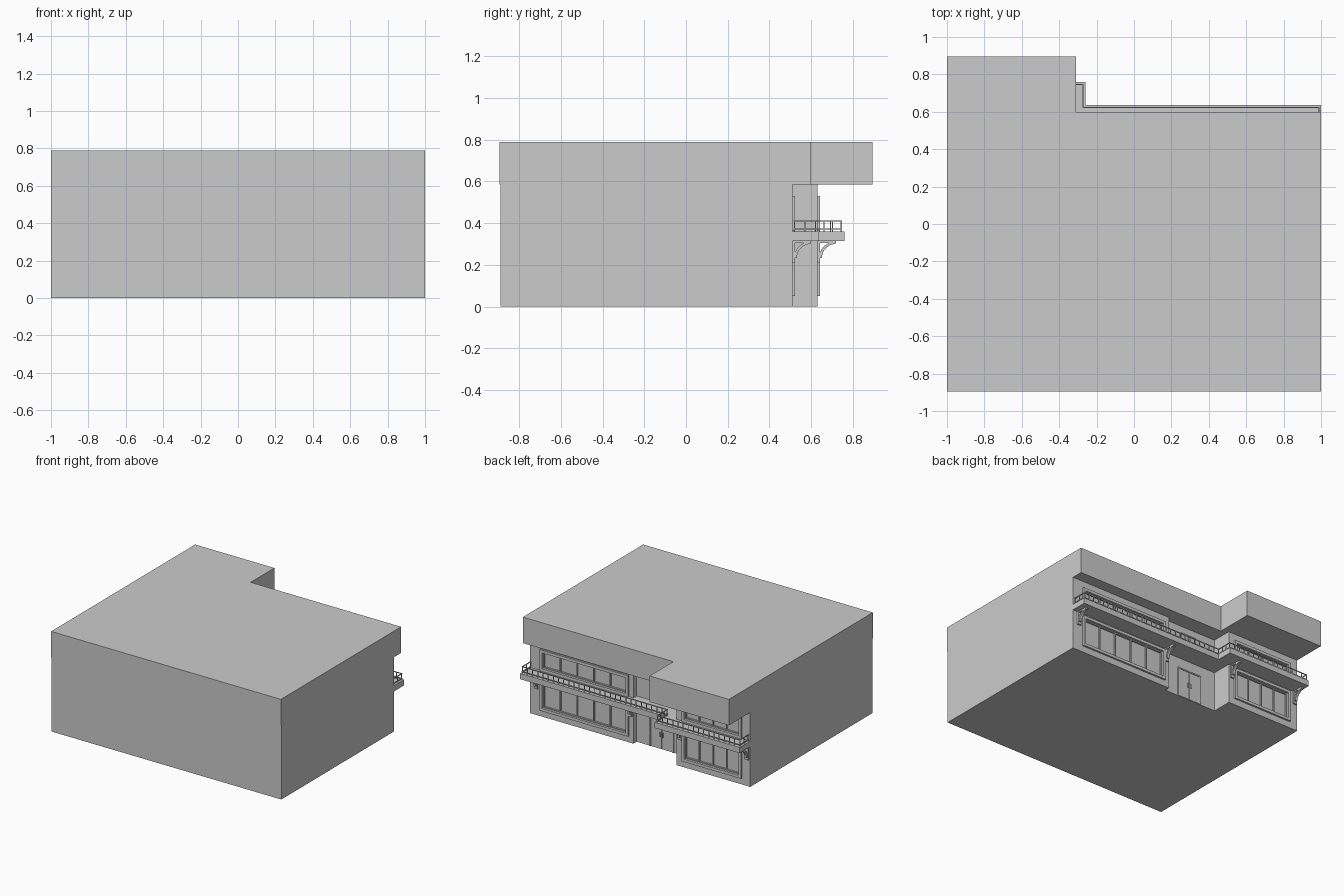
import bpy, bmesh
from math import sin, cos, pi
from mathutils import Vector

if "Cube" in bpy.data.objects:
    bpy.data.objects.remove(bpy.data.objects["Cube"])


def finish(bm, name):
    bmesh.ops.recalc_face_normals(bm, faces=bm.faces[:])
    me = bpy.data.meshes.new(name)
    bm.to_mesh(me)
    bm.free()
    ob = bpy.data.objects.new(name, me)
    bpy.context.collection.objects.link(ob)
    return ob


def add_box(bm, x0, x1, y0, y1, z0, z1):
    vs = bmesh.ops.create_cube(bm, size=1)["verts"]
    for v in vs:
        v.co = Vector((x0 + (v.co.x + .5) * (x1 - x0),
                       y0 + (v.co.y + .5) * (y1 - y0),
                       z0 + (v.co.z + .5) * (z1 - z0)))


def boxes(name, items):
    bm = bmesh.new()
    for it in items:
        add_box(bm, *it)
    return finish(bm, name)


def prism(name, pts, direction):
    # closed profile pushed along a direction
    bm = bmesh.new()
    face = bm.faces.new([bm.verts.new(p) for p in pts])
    ext = bmesh.ops.extrude_face_region(bm, geom=[face])
    for v in ext["geom"]:
        if isinstance(v, bmesh.types.BMVert):
            v.co += Vector(direction)
    return finish(bm, name)


def plan(name, pts, z0, z1):
    return prism(name, [(x, y, z0) for x, y in pts], (0, 0, z1 - z0))


# Main masses: walls with a recessed entrance, and the overhanging top block
walls = plan("building_walls", [(-1, -.89), (1, -.89), (1, .51), (.1, .51), (.1, .47),
                                (-.36, .47), (-.36, .63), (-1, .63)], 0, .585)
plan("roof_block", [(-1, -.895), (1, -.895), (1, .6), (-.31, .6),
                    (-.31, .895), (-1, .895)], .585, .79)

# Balcony slab follows the stepped facade
plan("balcony_slab", [(1, .505), (1, .635), (-.26, .635), (-.26, .76), (-1, .76),
                      (-1, .625), (-.365, .625), (-.365, .465), (.105, .465), (.105, .505)],
     .315, .36)

# Windows: x0, x1, wall y, z0, z1, panes
windows = [(.14, .91, .51, .05, .30, 5), (.14, .91, .51, .362, .53, 5),
           (-.93, -.41, .63, .05, .30, 4), (-.93, -.41, .63, .362, .53, 4)]
F, D = .022, .016
wells = []
for i, (x0, x1, y, z0, z1, n) in enumerate(windows):
    a, b, c, d = x0 + F, x1 - F, z0 + F, z1 - F
    wells.append((a, b, y - D, y + .05, c, d))
    parts = [(x0, a, y - .002, y + .014, z0, z1), (b, x1, y - .002, y + .014, z0, z1),
             (a, b, y - .002, y + .014, z0, c), (a, b, y - .002, y + .014, d, z1)]
    boxes(f"window_frame_{i}", parts)
    s = .008
    bars = [(a, a + s, y - D, y - .004, c, d), (b - s, b, y - D, y - .004, c, d),
            (a + s, b - s, y - D, y - .004, c, c + s), (a + s, b - s, y - D, y - .004, d - s, d)]
    for k in range(1, n):
        m = a + (b - a) * k / n
        bars.append((m - .004, m + .004, y - D, y - .006, c + s, d - s))
    boxes(f"window_mullions_{i}", bars)

# Cut the window wells out of the walls
cutter = boxes("window_well_cutter", wells)
cutter.hide_render = True
cutter.hide_viewport = True
mod = walls.modifiers.new("window_wells", "BOOLEAN")
mod.operation = "DIFFERENCE"
mod.solver = "EXACT"
mod.object = cutter

# Entrance doors: lower double door and upper balcony door
y = .47
for name, x0, x1, z0, z1 in (("entrance", -.225, -.015, 0, .235),
                             ("balcony", -.175, -.045, .36, .53)):
    t = .01
    m = (x0 + x1) / 2
    boxes(name + "_door_frame", [(x0, x0 + t, y - .002, y + .008, z0, z1),
                                 (x1 - t, x1, y - .002, y + .008, z0, z1),
                                 (x0 + t, x1 - t, y - .002, y + .008, z1 - t, z1)])
    boxes(name + "_door_leaves", [(x0 + t, m - .002, y - .002, y + .003, z0 + .003, z1 - t),
                                  (m + .002, x1 - t, y - .002, y + .003, z0 + .003, z1 - t)])
    h = z0 + (z1 - z0) * .42
    boxes(name + "_door_handles", [(m + k - .003, m + k + .003, y, y + .012, h, h + .035)
                                   for k in (-.012, .012)])

# Curved brackets under the balcony
for i, (x, y) in enumerate([(.935, .51), (.115, .51), (-.40, .63), (-.985, .63)]):
    def arc(r, h):
        return [(x, y + .088 - r * cos(k * pi / 16), .232 + h * sin(k * pi / 16))
                for k in range(9)]
    prism(f"bracket_arm_{i}", arc(.08, .08) + arc(.066, .068)[::-1], (.02, 0, 0))
    boxes(f"bracket_plate_{i}", [(x - .005, x + .025, y - .002, y + .012, .21, .315),
                                 (x, x + .02, y + .012, y + .09, .306, .316)])

# Railing: posts and two rails along the stepped edge
path = [(.99, .52), (.99, .622), (-.272, .622), (-.272, .745), (-.99, .745), (-.99, .64)]
rails, posts = [], []
r, p = .003, .0025
for (xa, ya), (xb, yb) in zip(path, path[1:]):
    for z in (.41, .372):
        rails.append((min(xa, xb) - r, max(xa, xb) + r, min(ya, yb) - r, max(ya, yb) + r,
                      z - r, z + r))
    n = max(2, round((abs(xb - xa) + abs(yb - ya)) / .045))
    for k in range(n):
        px, py = xa + (xb - xa) * k / n, ya + (yb - ya) * k / n
        posts.append((px - p, px + p, py - p, py + p, .358, .41))
posts.append((-.99 - p, -.99 + p, .64 - p, .64 + p, .358, .41))
boxes("balcony_rails", rails)
boxes("balcony_posts", posts)
